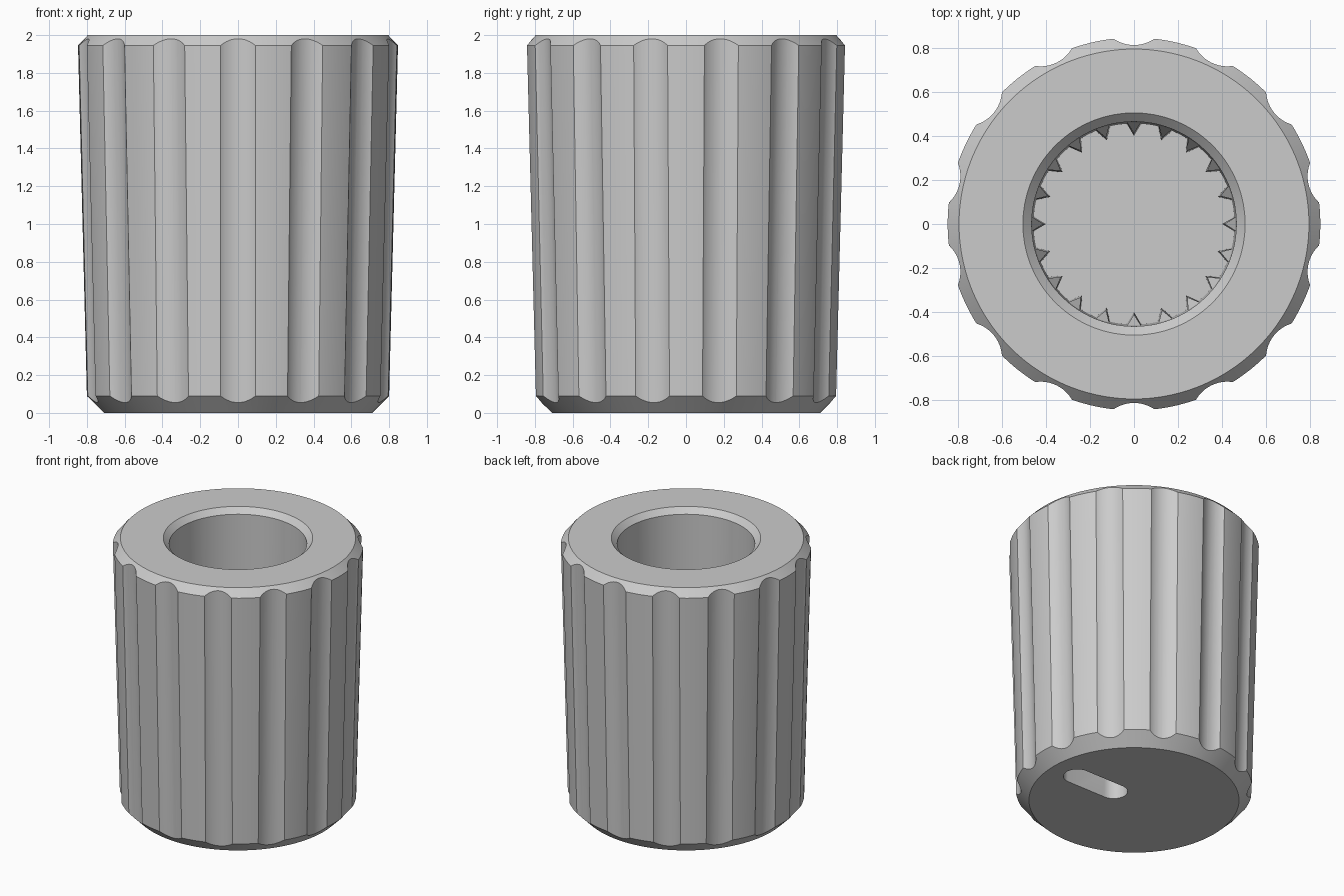
import bpy, bmesh, math
from mathutils import Matrix, Vector

old = bpy.data.objects.get("Cube")
if old:
    bpy.data.objects.remove(old, do_unlink=True)

GREY = (0.6, 0.6, 0.6, 1)
grey = bpy.data.materials.new("light_grey_plastic")
grey.use_nodes = True
grey.diffuse_color = GREY
grey.node_tree.nodes["Principled BSDF"].inputs["Base Color"].default_value = GREY

FLUTES, SPLINES, SEGMENTS = 14, 20, 140


def make_object(name, bm):
    bmesh.ops.recalc_face_normals(bm, faces=bm.faces)
    mesh = bpy.data.meshes.new(name)
    bm.to_mesh(mesh)
    bm.free()
    mesh.materials.append(grey)
    obj = bpy.data.objects.new(name, mesh)
    bpy.context.collection.objects.link(obj)
    return obj


def lathe(name, profile):
    """Revolve an (r, z) profile that starts and ends on the axis."""
    bm = bmesh.new()
    rings = []
    for r, z in profile:
        count = SEGMENTS if r > 0 else 1
        rings.append([bm.verts.new((r * math.cos(math.tau * i / SEGMENTS),
                                    r * math.sin(math.tau * i / SEGMENTS), z))
                      for i in range(count)])
    for low, high in zip(rings, rings[1:]):
        for i in range(SEGMENTS):
            j = (i + 1) % SEGMENTS
            corners = [low[i % len(low)], low[j % len(low)],
                       high[j % len(high)], high[i % len(high)]]
            bm.faces.new(list(dict.fromkeys(corners)))
    return make_object(name, bm)


def cut(target, cutter):
    cutter.hide_render = True
    cutter.hide_viewport = False
    mod = target.modifiers.new("cut", "BOOLEAN")
    mod.operation = "DIFFERENCE"
    mod.solver = "EXACT"
    mod.object = cutter
    graph = bpy.context.evaluated_depsgraph_get()
    mesh = bpy.data.meshes.new_from_object(target.evaluated_get(graph))
    target.modifiers.clear()
    target.data = mesh
    bpy.data.objects.remove(cutter, do_unlink=True)


# Tapered body with chamfered rims and a blind bore open at the top
body = lathe("knob_body", [
    (0, 0), (0.71, 0), (0.80, 0.09), (0.847, 1.945), (0.795, 2.0),
    (0.505, 2.0), (0.465, 1.96), (0.457, 0.3), (0, 0.3)])

# Grip flutes: cylinders leaning parallel to the tapered side
bm = bmesh.new()
lean = math.atan2(0.047, 1.855)
for i in range(FLUTES):
    angle = math.pi / 2 + math.tau * i / FLUTES
    place = (Matrix.Rotation(angle, 4, "Z")
             @ Matrix.Translation((0.9485, 0, 1.0))
             @ Matrix.Rotation(lean, 4, "Y"))
    bmesh.ops.create_cone(bm, cap_ends=True, segments=64, radius1=0.16,
                          radius2=0.16, depth=2.6, matrix=place)
cut(body, make_object("flute_cutter", bm))

# Rounded pointer slot sunk into the closed end
bm = bmesh.new()
outline = []
for centre, start in ((0.50, -math.pi / 2), (0.18, math.pi / 2)):
    for k in range(17):
        a = start + math.pi * k / 16
        outline.append(bm.verts.new((centre + 0.095 * math.cos(a),
                                     0.095 * math.sin(a), -0.1)))
face = bm.faces.new(outline)
side = bmesh.ops.extrude_face_region(bm, geom=[face])["geom"]
bmesh.ops.translate(bm, vec=(0, 0, 0.28),
                    verts=[v for v in side if isinstance(v, bmesh.types.BMVert)])
cut(body, make_object("slot_cutter", bm))

# Ring of pointed splines deep in the bore, with sloping lead-in tops
bm = bmesh.new()
for i in range(SPLINES):
    turn = Matrix.Rotation(math.tau * i / SPLINES, 3, "Z")
    low, high = [[bm.verts.new(turn @ Vector(p)) for p in section] for section in (
        [(0.475, -0.045, 0.29), (0.40, 0, 0.29), (0.475, 0.045, 0.29)],
        [(0.475, -0.04, 1.3), (0.412, 0, 1.18), (0.475, 0.04, 1.3)])]
    bm.faces.new(low)
    bm.faces.new(high)
    for k in range(3):
        n = (k + 1) % 3
        bm.faces.new([low[k], low[n], high[n], high[k]])
make_object("bore_splines", bm)

# Smooth curved walls, crisp edges
bpy.ops.object.select_all(action="DESELECT")
body.select_set(True)
bpy.context.view_layer.objects.active = body
bpy.ops.object.shade_smooth_by_angle(angle=math.radians(25))
